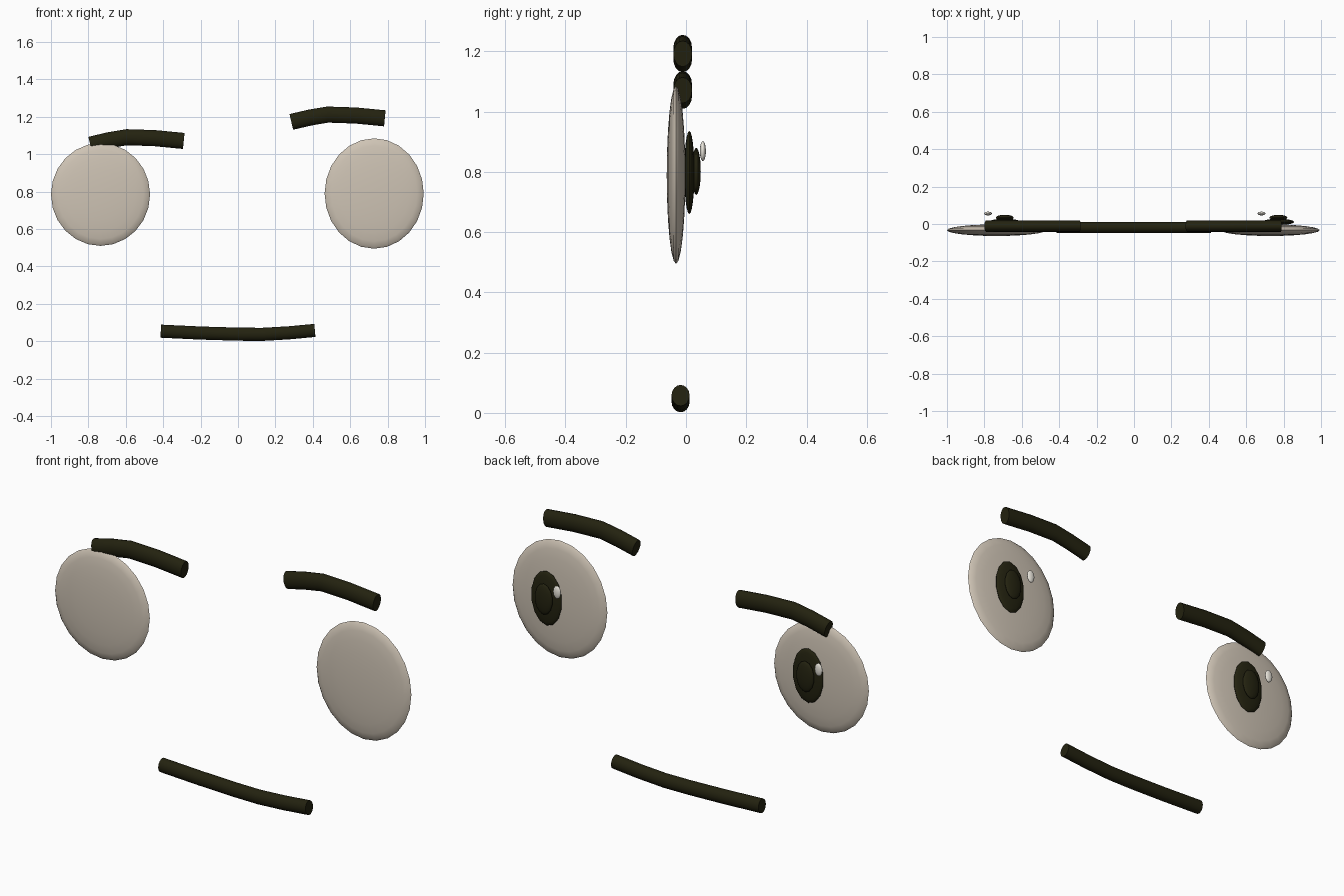
import bpy, bmesh, math
from mathutils import Vector, Matrix

cube = bpy.data.objects.get("Cube")
if cube:
    bpy.data.objects.remove(cube, do_unlink=True)


def material(name, color):
    mat = bpy.data.materials.new(name)
    mat.use_nodes = True
    mat.diffuse_color = (*color, 1)
    mat.node_tree.nodes["Principled BSDF"].inputs["Base Color"].default_value = (*color, 1)
    return mat


cream = material("eye cream", (0.62, 0.55, 0.46))
dark = material("dark olive", (0.017, 0.016, 0.005))
white = material("glint white", (0.8, 0.77, 0.7))


def finish(name, bm, mat):
    bmesh.ops.recalc_face_normals(bm, faces=bm.faces)
    mesh = bpy.data.meshes.new(name)
    bm.to_mesh(mesh)
    bm.free()
    mesh.materials.append(mat)
    obj = bpy.data.objects.new(name, mesh)
    bpy.context.collection.objects.link(obj)
    bpy.ops.object.select_all(action="DESELECT")
    obj.select_set(True)
    bpy.context.view_layer.objects.active = obj
    bpy.ops.object.shade_smooth_by_angle(angle=math.radians(50))
    return obj


def disc(name, center, radii, mat, segments):
    """Flattened ball whose poles point along y."""
    bm = bmesh.new()
    bmesh.ops.create_uvsphere(bm, u_segments=segments, v_segments=12, radius=1)
    bm.transform(Matrix.Translation(center) @ Matrix.Diagonal((*radii, 1))
                 @ Matrix.Rotation(math.pi / 2, 4, "X"))
    return finish(name, bm, mat)


def bar(name, path, y, depth, height, mat, sides=16):
    """Oval tube swept along a path of (x, z) points."""
    pts = [Vector((x, y, z)) for x, z in path]
    bm = bmesh.new()
    rings = []
    for i, p in enumerate(pts):
        along = (pts[min(i + 1, len(pts) - 1)] - pts[max(i - 1, 0)]).normalized()
        up = Vector((-along.z, 0, along.x))
        ring = []
        for k in range(sides):
            a = 2 * math.pi * k / sides
            ring.append(bm.verts.new(p + up * height * math.sin(a)
                                     + Vector((0, depth * math.cos(a), 0))))
        rings.append(ring)
    for r, s in zip(rings, rings[1:]):
        for k in range(sides):
            n = (k + 1) % sides
            bm.faces.new((r[k], r[n], s[n], s[k]))
    bm.faces.new(rings[0])
    bm.faces.new(rings[-1])
    return finish(name, bm, mat)


# Eyes: white, iris, pupil and floating glint
for side, x, z, height in (("right", -0.735, 0.785, 0.275), ("left", 0.728, 0.79, 0.295)):
    disc(side + "_eye_white", (x, -0.033, z), (0.265, 0.031, height), cream, 24)
    disc(side + "_iris", (x + 0.044, 0.011, 0.798), (0.086, 0.017, 0.138), dark, 14)
    disc(side + "_pupil", (x + 0.044, 0.034, 0.802), (0.049, 0.015, 0.078), dark, 14)
    disc(side + "_glint", (x - 0.046, 0.056, 0.869), (0.021, 0.01, 0.033), white, 12)

# Eyebrows: same arch, the right one lower
arch = [(0.285, 1.173), (0.385, 1.196), (0.48, 1.212), (0.63, 1.207), (0.785, 1.192)]
bar("left_eyebrow", arch, -0.011, 0.031, 0.043, dark)
bar("right_eyebrow", [(x - 1.075, z - 0.122) for x, z in arch[:1]]
    + [(x - 1.075, z - 0.121) for x, z in arch[1:]], -0.011, 0.031, 0.043, dark)

# Mouth
bar("mouth", [(-0.413, 0.054), (-0.2, 0.044), (0, 0.038), (0.13, 0.037),
              (0.27, 0.045), (0.411, 0.058)], -0.018, 0.03, 0.035, dark)
